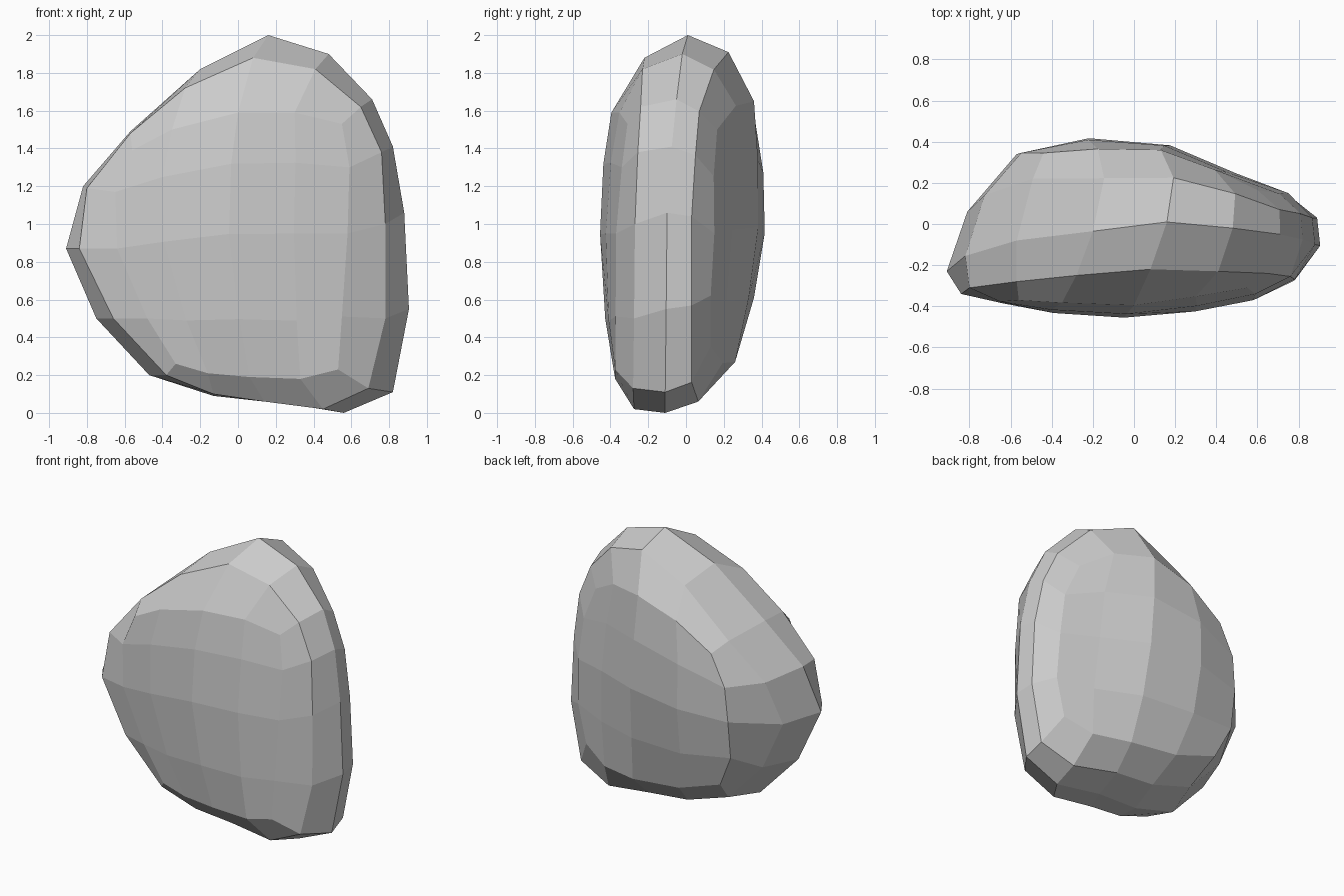
import bpy
import bmesh

if "Cube" in bpy.data.objects:
    bpy.data.objects.remove(bpy.data.objects["Cube"])

# Outline rings in (x, z): clockwise from top-left corner, four steps per side
face = [(-.56, 1.39), (-.35, 1.5), (0, 1.59), (.3, 1.59), (.55, 1.53),
        (.59, 1.3), (.58, .95), (.55, .51), (.53, .23), (.33, .18), (.06, .19),
        (-.16, .21), (-.33, .26), (-.48, .5), (-.64, .87), (-.65, 1.17)]
bevel = [(-.57, 1.48), (-.28, 1.72), (.08, 1.88), (.41, 1.82), (.65, 1.62),
         (.76, 1.38), (.78, 1.0), (.78, .5), (.69, .13), (.45, .02), (.14, .06),
         (-.13, .1), (-.38, .2), (-.66, .5), (-.84, .87), (-.8, 1.19)]
rim = [(-.57, 1.49), (-.2, 1.82), (.16, 2), (.48, 1.9), (.71, 1.66),
       (.82, 1.41), (.88, 1.06), (.905, .55), (.82, .11), (.56, 0), (.2, .06),
       (-.13, .09), (-.47, .2), (-.75, .5), (-.91, .87), (-.82, 1.2)]
# Back ring: corners and side middles only, in (x, y, z)
back = [(-.44, .345, 1.38), (.13, .36, 1.65), (.6, .165, 1.5), (.75, .15, .95),
        (.7, .13, .35), (.24, .26, .27), (-.46, .27, .42), (-.57, .34, .92)]


def fit(ring, x0, x1, z0, z1):
    """Squeeze the rim outline into a smaller box."""
    return [(x0 + (x + .91) / 1.815 * (x1 - x0), z0 + z / 2 * (z1 - z0)) for x, z in ring]


def with_depth(ring, *d):
    """Add depth to an outline from values at corners and side middles, from top-left."""
    out = []
    for i, (x, z) in enumerate(ring):
        a, b = d[i // 2], d[(i // 2 + 1) % 8]
        out.append((x, (a + b) / 2 if i % 2 else a, z))
    return out


def rounded(pts):
    """Double the points of a closed ring along a smooth curve."""
    out = []
    for i in range(len(pts)):
        a, b, c, d = (pts[(i + k) % len(pts)] for k in (-1, 0, 1, 2))
        out += [b, tuple((9 * (q + r) - p - s) / 16 for p, q, r, s in zip(a, b, c, d))]
    return out


verts, faces = [], []
verts += with_depth(face, -.37, -.395, -.31, -.37, -.375, -.375, -.375, -.385)
verts += with_depth(bevel, -.28, -.22, -.24, -.27, -.28, -.27, -.32, -.34)
verts += with_depth(rim, -.08, .01, -.05, -.1, -.11, -.11, -.17, -.23)
verts += with_depth(fit(rim, -.81, .89, .06, 1.91), .22, .225, .07, .03, .03, .1, .09, .06)
verts += rounded(back)

# Bands around the edge
for k in range(4):
    for i in range(16):
        j = (i + 1) % 16
        faces.append((k * 16 + i, k * 16 + j, k * 16 + 16 + j, k * 16 + 16 + i))


def cap(start, bulge, skew):
    """Fill a ring with a 4 x 4 grid that swells outward, more on the left when skewed."""
    g = {}
    for i in range(5):
        g[i, 0] = start + i
        g[4, i] = start + 4 + i
        g[4 - i, 4] = start + 8 + i
        g[0, 4 - i] = start + (12 + i) % 16
    e = {key: verts[n] for key, n in g.items()}
    for i in range(1, 4):
        for j in range(1, 4):
            u, v = i / 4, j / 4
            p = [(1 - u) * e[0, j][a] + u * e[4, j][a] + (1 - v) * e[i, 0][a] + v * e[i, 4][a]
                 - (1 - u) * (1 - v) * e[0, 0][a] - u * (1 - v) * e[4, 0][a]
                 - (1 - u) * v * e[0, 4][a] - u * v * e[4, 4][a] for a in range(3)]
            p[1] += (bulge + skew * (.5 - u)) * 16 * u * (1 - u) * v * (1 - v)
            g[i, j] = len(verts)
            verts.append(tuple(p))
    for i in range(4):
        for j in range(4):
            faces.append((g[i, j], g[i, j + 1], g[i + 1, j + 1], g[i + 1, j]))


# Front and back faces
cap(0, -.05, 0)
cap(64, .055, .18)

# Faceted boulder, every face pointing outward
mesh = bpy.data.meshes.new("boulder")
mesh.from_pydata(verts, [], faces)
bm = bmesh.new()
bm.from_mesh(mesh)
bmesh.ops.recalc_face_normals(bm, faces=bm.faces)
bm.to_mesh(mesh)
bm.free()
rock = bpy.data.objects.new("boulder", mesh)
bpy.context.collection.objects.link(rock)
